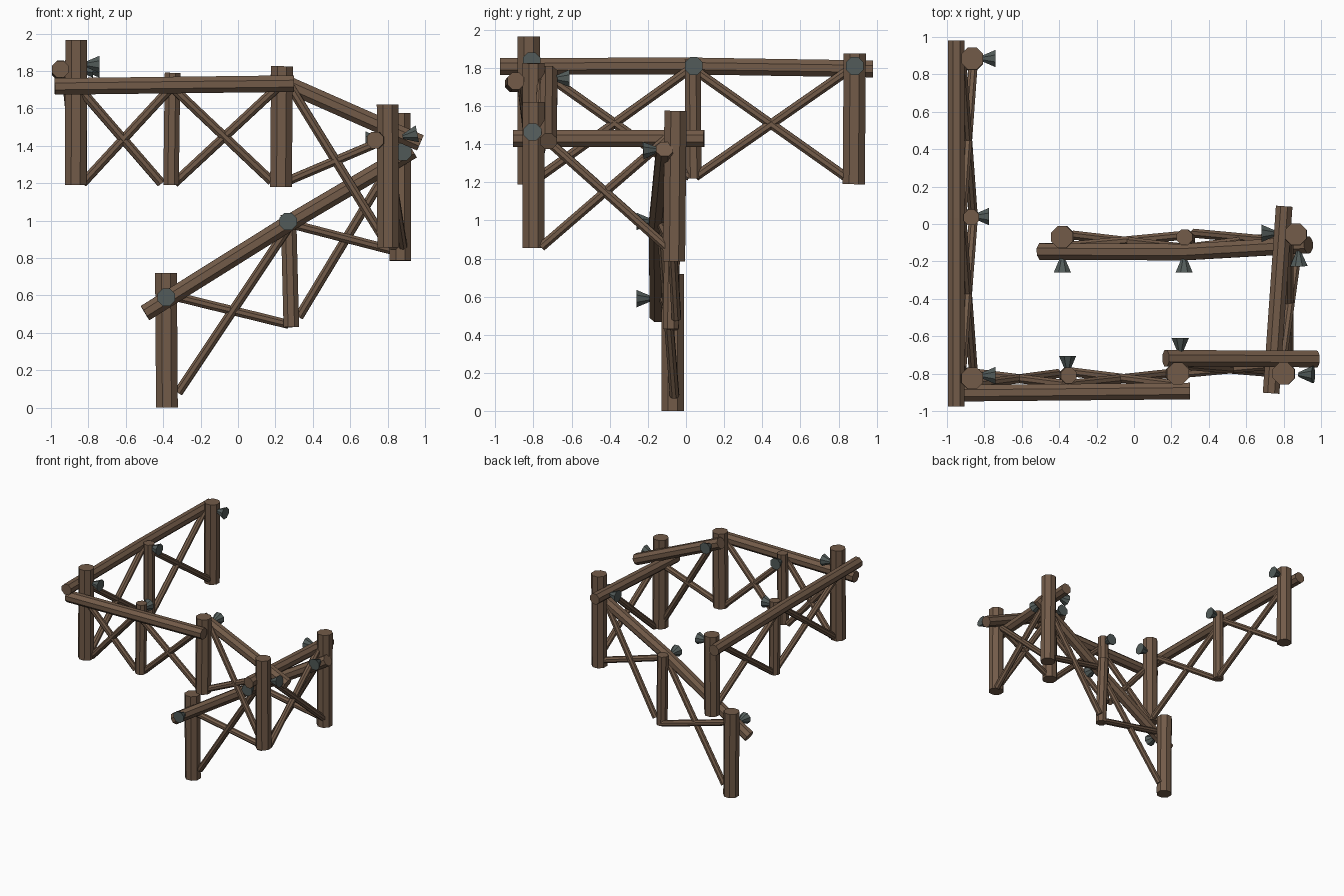
import bpy, bmesh, math
from mathutils import Vector, Matrix


def material(name, rgb):
    m = bpy.data.materials.new(name)
    m.diffuse_color = (*rgb, 1)
    return m


WOOD = material("brown wood", (0.17, 0.105, 0.066))
METAL = material("grey metal", (0.085, 0.105, 0.10))


def log(name, pts, radii, mat=WOOD, sides=8):
    """Eight-sided flat-shaded pole swept through the points."""
    pts = [Vector(p) for p in pts]
    if not isinstance(radii, (list, tuple)):
        radii = [radii] * len(pts)
    d = (pts[-1] - pts[0]).normalized()
    up = Vector((0, 1, 0)) if abs(d.z) > 0.9 else Vector((0, 0, 1))
    u = up.cross(d).normalized()
    v = d.cross(u)
    bm = bmesh.new()
    rings = []
    for p, r in zip(pts, radii):
        ring = []
        for i in range(sides):
            a = 2 * math.pi * (i + 0.5) / sides
            ring.append(bm.verts.new(p + r * (math.cos(a) * u + math.sin(a) * v)))
        rings.append(ring)
    for a, b in zip(rings, rings[1:]):
        for i in range(sides):
            j = (i + 1) % sides
            bm.faces.new((a[i], a[j], b[j], b[i]))
    bm.faces.new(rings[0][::-1])
    bm.faces.new(rings[-1])
    bmesh.ops.recalc_face_normals(bm, faces=bm.faces)
    me = bpy.data.meshes.new(name)
    bm.to_mesh(me)
    bm.free()
    me.materials.append(mat)
    ob = bpy.data.objects.new(name, me)
    bpy.context.collection.objects.link(ob)
    return ob


# Posts: bottom x, y, top x, y, z range, radius
BIG, THIN = 0.063, 0.045
posts = [
    (-0.38, -0.07, -0.385, -0.07, 0.00, 0.72, BIG),
    (0.285, -0.08, 0.27, -0.07, 0.43, 1.03, THIN),
    (0.868, -0.063, 0.865, -0.055, 0.785, 1.575, BIG),
    (0.803, -0.80, 0.80, -0.80, 0.855, 1.62, BIG),
    (0.23, -0.80, 0.235, -0.80, 1.18, 1.825, BIG),
    (-0.358, -0.81, -0.35, -0.81, 1.19, 1.79, THIN),
    (-0.868, -0.825, -0.865, -0.825, 1.19, 1.965, BIG),
    (-0.87, 0.04, -0.87, 0.035, 1.22, 1.845, THIN),
    (-0.865, 0.88, -0.865, 0.885, 1.19, 1.875, BIG),
]
for i, (x0, y0, x1, y1, z0, z1, r) in enumerate(posts):
    log(f"post_{i + 1}", [(x0, y0, z0), (x1, y1, z1)], r)

# Handrails, each overshooting its end posts
rails = [
    [(-0.497, -0.147, 0.505), (0.27, -0.15, 0.985), (0.933, -0.112, 1.375)],
    [(0.803, 0.095, 1.43), (0.733, -0.905, 1.43)],
    [(0.975, -0.722, 1.415), (0.17, -0.718, 1.77)],
    [(0.30, -0.893, 1.732), (-0.98, -0.905, 1.717)],
    [(-0.95, -0.975, 1.808), (-0.95, 0.03, 1.81), (-0.95, 0.98, 1.795)],
]
for i, pts in enumerate(rails):
    log(f"handrail_{i + 1}", pts, 0.048)

# Crossed braces: high end against the rail, low end against the post
braces = [
    [(-0.36, -0.12, 0.60), (0.27, -0.06, 0.445)],
    [(-0.32, -0.06, 0.08), (0.28, -0.13, 0.98)],
    [(0.27, -0.13, 0.985), (0.83, -0.06, 0.84)],
    [(0.325, -0.05, 0.485), (0.86, -0.10, 1.37)],
    [(0.79, -0.75, 1.44), (0.88, -0.10, 0.86)],
    [(0.83, -0.76, 0.86), (0.83, -0.10, 1.43)],
    [(0.27, -0.755, 1.73), (0.80, -0.80, 0.87)],
    [(0.25, -0.80, 1.205), (0.78, -0.75, 1.43)],
    [(-0.37, -0.86, 1.73), (0.18, -0.80, 1.21)],
    [(-0.34, -0.79, 1.20), (0.22, -0.86, 1.72)],
    [(-0.86, -0.86, 1.72), (-0.41, -0.80, 1.20)],
    [(-0.83, -0.80, 1.20), (-0.35, -0.86, 1.72)],
    [(-0.92, -0.77, 1.79), (-0.86, 0.02, 1.23)],
    [(-0.86, -0.78, 1.22), (-0.92, 0.03, 1.80)],
    [(-0.92, 0.03, 1.80), (-0.86, 0.85, 1.22)],
    [(-0.86, 0.05, 1.23), (-0.92, 0.87, 1.80)],
]
for i, pts in enumerate(braces):
    log(f"brace_{i + 1}", pts, 0.026)

# Flared metal pegs: narrow end position and outward direction
pegs = [
    ((-0.383, -0.19, 0.59), (0, -1, 0)),
    ((0.268, -0.19, 0.995), (0, -1, 0)),
    ((0.88, -0.155, 1.37), (0.02, -1, -0.05)),
    ((0.753, -0.05, 1.43), (-1, 0, 0)),
    ((0.89, -0.805, 1.45), (1, 0, 0.2)),
    ((0.247, -0.68, 1.745), (0, 1, 0)),
    ((-0.355, -0.775, 1.735), (0, 1, 0)),
    ((-0.81, -0.81, 1.835), (1, 0, 0)),
    ((-0.845, 0.04, 1.81), (1, 0, 0)),
    ((-0.81, 0.885, 1.81), (1, 0, 0)),
]
for i, (p, d) in enumerate(pegs):
    a, d = Vector(p), Vector(d).normalized()
    log(f"metal_peg_{i + 1}", [a - d * 0.01, a + d * 0.07], [0.013, 0.05], METAL)
